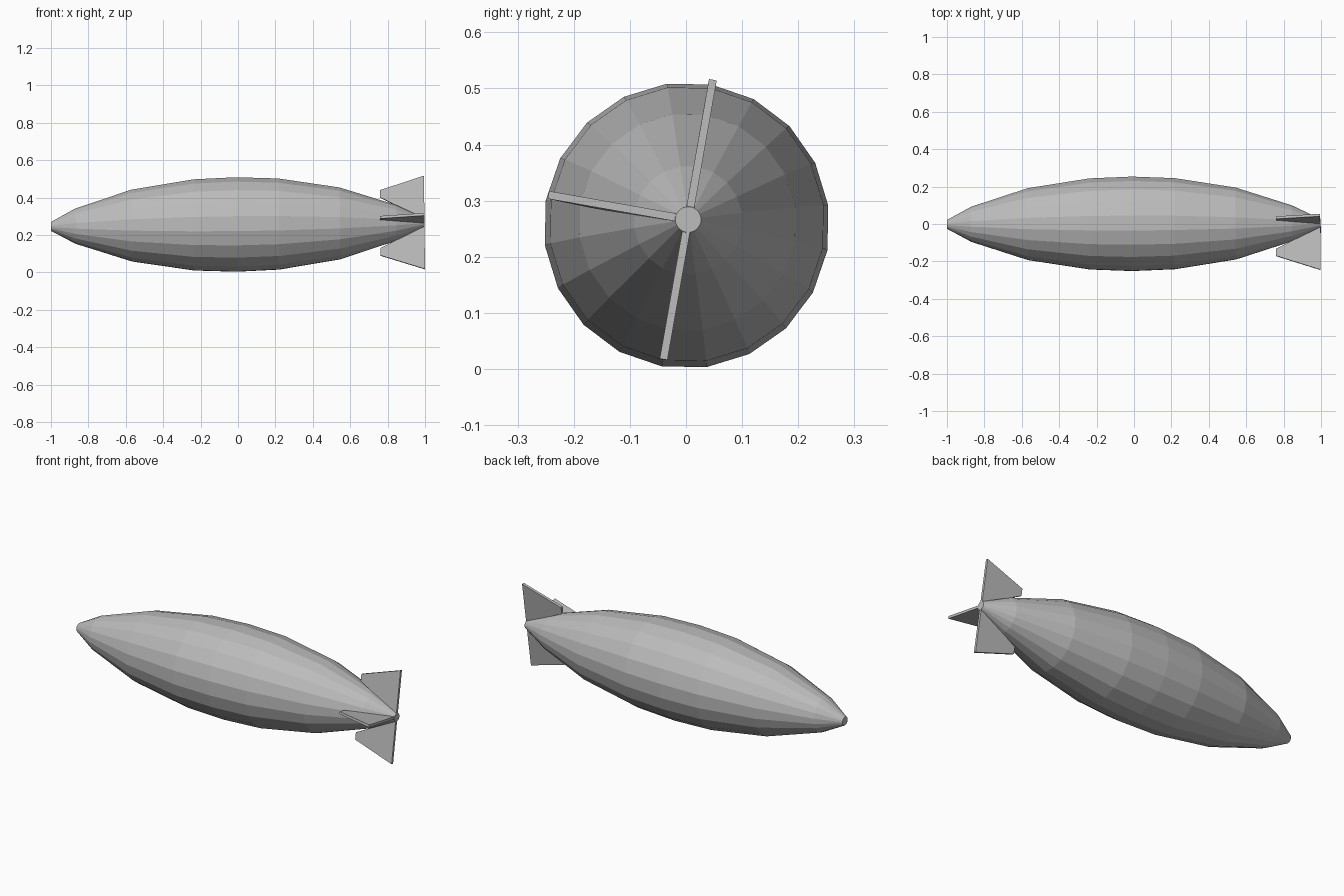
import bpy, bmesh, math
from mathutils import Matrix, Vector

cube = bpy.data.objects.get("Cube")
if cube:
    bpy.data.objects.remove(cube, do_unlink=True)

grey = bpy.data.materials.new("plain_grey")
grey.use_nodes = True
colour = (0.5, 0.5, 0.5, 1)
grey.diffuse_color = colour
grey.node_tree.nodes["Principled BSDF"].inputs["Base Color"].default_value = colour

# The whole airship is pitched slightly, tail up
PLACE = (Matrix.Translation((0, 0.001, 0.256))
         @ Matrix.Rotation(math.radians(0.17), 4, 'Z')
         @ Matrix.Rotation(math.radians(-0.6), 4, 'Y'))


def finish(name, bm):
    bmesh.ops.recalc_face_normals(bm, faces=bm.faces)
    mesh = bpy.data.meshes.new(name)
    bm.to_mesh(mesh)
    bm.free()
    mesh.materials.append(grey)
    obj = bpy.data.objects.new(name, mesh)
    obj.matrix_world = PLACE
    bpy.context.collection.objects.link(obj)


# Hull: faceted body turned about the long axis, (x, radius) profile
PROFILE = [(-1, .024), (-.87, .095), (-.568, .194), (-.237, .246), (-.01, .255),
           (.218, .246), (.545, .194), (.845, .097), (.998, .023)]
SIDES = 20
bm = bmesh.new()
rings = []
for x, r in PROFILE:
    angles = [math.radians(8 + 360 * i / SIDES) for i in range(SIDES)]
    rings.append([bm.verts.new((x, r * math.cos(a), r * math.sin(a))) for a in angles])
for a, b in zip(rings, rings[1:]):
    for i in range(SIDES):
        j = (i + 1) % SIDES
        bm.faces.new((a[i], a[j], b[j], b[i]))
bm.faces.new(rings[0])
bm.faces.new(rings[-1])
finish("hull", bm)

# Tail fins: flat plates, (x, distance from axis) outline
OUTLINE = [(.76, .138), (.76, .177), (.997, .253), (.997, .018)]
THICK = 0.014
for name, degrees in (("upper_fin", 80), ("right_fin", 170), ("lower_fin", 260)):
    a = math.radians(degrees)
    out = Vector((0, math.cos(a), math.sin(a)))
    side = Vector((0, -math.sin(a), math.cos(a))) * THICK
    bm = bmesh.new()
    face = bm.faces.new([bm.verts.new(Vector((x, 0, 0)) + out * d - side / 2)
                         for x, d in OUTLINE])
    extruded = bmesh.ops.extrude_face_region(bm, geom=[face])
    moved = [v for v in extruded["geom"] if isinstance(v, bmesh.types.BMVert)]
    bmesh.ops.translate(bm, verts=moved, vec=side)
    finish(name, bm)
